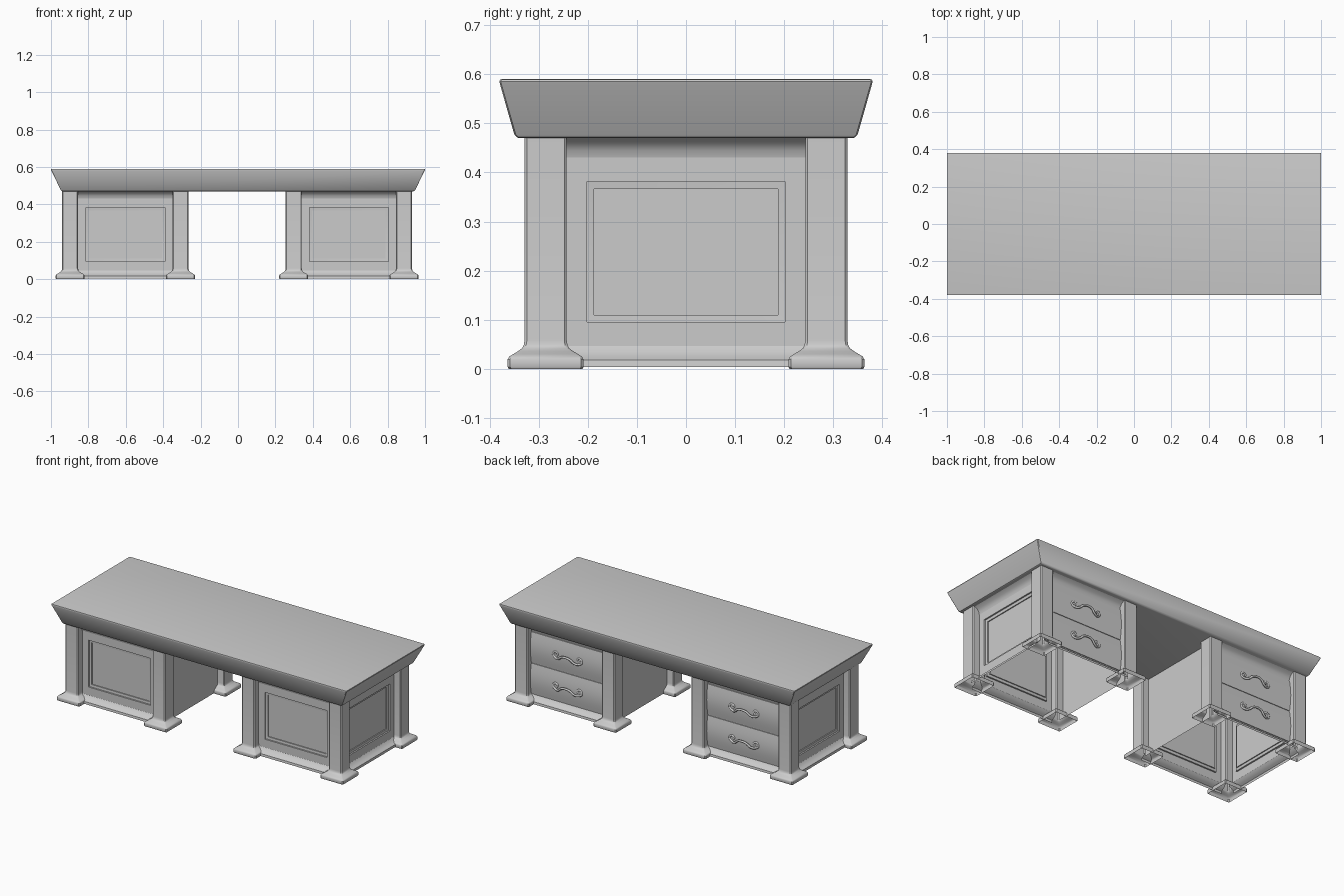
import bpy, bmesh, math
from mathutils import Matrix, Vector

if "Cube" in bpy.data.objects:
    bpy.data.objects.remove(bpy.data.objects["Cube"])


def make(name, verts, faces, matrix=Matrix(), fix=True):
    me = bpy.data.meshes.new(name)
    me.from_pydata([matrix @ Vector(v) for v in verts], [], faces)
    if fix:
        bm = bmesh.new()
        bm.from_mesh(me)
        bmesh.ops.recalc_face_normals(bm, faces=bm.faces)
        bm.to_mesh(me)
        bm.free()
    ob = bpy.data.objects.new(name, me)
    bpy.context.collection.objects.link(ob)
    bpy.ops.object.select_all(action='DESELECT')
    ob.select_set(True)
    bpy.context.view_layer.objects.active = ob
    bpy.ops.object.shade_smooth_by_angle(angle=math.radians(35))
    return ob


def loft(rings, cap_start=False, cap_end=False):
    n = len(rings[0])
    verts = [p for r in rings for p in r]
    faces = [(k*n + i, k*n + (i+1) % n, (k+1)*n + (i+1) % n, (k+1)*n + i)
             for k in range(len(rings)-1) for i in range(n)]
    if cap_start:
        faces.append(tuple(range(n))[::-1])
    if cap_end:
        faces.append(tuple(range((len(rings)-1)*n, len(rings)*n)))
    return verts, faces


def square(hx, hy, z, c):
    # rectangle with chamfered corners
    return [(hx-c, -hy, z), (hx, -hy+c, z), (hx, hy-c, z), (hx-c, hy, z),
            (-hx+c, hy, z), (-hx, hy-c, z), (-hx, -hy+c, z), (-hx+c, -hy, z)]


def strip(name, profile, half, m):
    # horizontal moulding: profile of (outward, z) swept across the width
    n = len(profile)
    verts = [(s*half, -d, z) for s in (-1, 1) for d, z in profile]
    faces = [(i, n+i, n+i+1, i+1) for i in range(n-1)]
    return make(name, verts, faces, m, False)


BASE = [(0.034, 0.004), (0.032, 0.018), (0.02, 0.025), (0.008, 0.034), (0, 0.046)]
CROWN = [(0, 0.43), (0.004, 0.445), (0.014, 0.459), (0.032, 0.47)]
POST = [(0.075, 0.0), (0.0775, 0.004), (0.0775, 0.019), (0.074, 0.025), (0.066, 0.03),
        (0.056, 0.036), (0.048, 0.042), (0.0445, 0.049), (0.043, 0.058), (0.043, 0.472)]
PX, PY = 0.295, 0.286


def panel(name, half, m):
    # framed, recessed panel
    spec = [(half + 0.03, 0.046, 0.43, 0), (half - 0.041, 0.095, 0.382, 0),
            (half - 0.041, 0.095, 0.382, 0.009), (half - 0.056, 0.11, 0.366, 0.011),
            (half - 0.056, 0.11, 0.366, 0.017)]
    rings = [[(-w, d, a), (w, d, a), (w, d, b), (-w, d, b)] for w, a, b, d in spec]
    make(name, *loft(rings, cap_end=True), m, False)
    trims(name, half, m)


def trims(name, half, m):
    strip(name + "_base", BASE, half + 0.03, m)
    strip(name + "_crown", CROWN, half + 0.03, m)


def handle(name, z, m):
    # scrolled drawer pull
    half = [(0.03, 0.006, 0.033), (0.052, -0.012, 0.027), (0.076, -0.016, 0.018),
            (0.097, 0.0, 0.012), (0.085, 0.018, 0.012), (0.067, 0.01, 0.012),
            (0.073, -0.002, 0.012)]
    pts = [(-x, h, d) for x, h, d in half[::-1]] + [(0, 0.012, 0.035)] + half
    cu = bpy.data.curves.new(name, 'CURVE')
    cu.dimensions = '3D'
    cu.bevel_depth = 0.0065
    cu.bevel_resolution = 2
    cu.use_fill_caps = True
    sp = cu.splines.new('BEZIER')
    sp.resolution_u = 5
    sp.bezier_points.add(len(pts)-1)
    for b, (x, h, d) in zip(sp.bezier_points, pts):
        b.co = m @ Vector((x, -d, z + h))
        b.handle_left_type = b.handle_right_type = 'AUTO'
    ob = bpy.data.objects.new(name, cu)
    bpy.context.collection.objects.link(ob)
    bpy.ops.object.select_all(action='DESELECT')
    ob.select_set(True)
    bpy.context.view_layer.objects.active = ob
    bpy.ops.object.convert(target='MESH')


def pedestal(side, cx, out):
    def face(angle, dist):
        return (Matrix.Translation((cx, 0, 0)) @ Matrix.Rotation(angle, 4, 'Z')
                @ Matrix.Translation((0, -dist, 0)))
    front, back = face(0, PY), face(math.pi, PY)
    outer, inner = face(out*math.pi/2, PX), face(-out*math.pi/2, PX)
    panel(side + "_front_panel", 0.252, front)
    panel(side + "_outer_panel", 0.243, outer)
    # plain kneehole wall
    strip(side + "_kneehole_wall", [(0, 0.004), (0, 0.472)], 0.273, inner)
    # two bowed drawer fronts with pulls
    trims(side + "_drawer", 0.252, back)
    for i, (a, b) in enumerate([(0.046, 0.238), (0.238, 0.43)]):
        prof = [(0, a), (0, a+0.003)]
        prof += [(0.004 + 0.01*math.sin(math.pi*t/8), a + 0.003 + (b-a-0.006)*t/8)
                 for t in range(9)]
        prof += [(0, b-0.003), (0, b)]
        strip(f"{side}_drawer_{i+1}", prof, 0.282, back)
        handle(f"{side}_handle_{i+1}", (a+b)/2, back)
    # corner posts with flared feet, open underneath
    for sx in (-1, 1):
        for sy in (-1, 1):
            rings = [square(h, h, z, 0.005) for h, z in POST]
            make(f"{side}_post_{'l' if sx < 0 else 'r'}{'f' if sy < 0 else 'b'}",
                 *loft(rings), Matrix.Translation((cx + sx*PX, sy*PY, 0)), False)


pedestal("left", -0.6025, -1)
pedestal("right", 0.5925, 1)

# sloped desk top with softened rims
TOP = [(0.938, 0.34, 0.47), (0.944, 0.345, 0.472), (0.948, 0.35, 0.478),
       (0.998, 0.379, 0.58), (1.0, 0.38, 0.585), (0.999, 0.379, 0.589), (0.995, 0.375, 0.59)]
make("desk_top", *loft([square(x, y, z, 0.003) for x, y, z in TOP], True, True))
